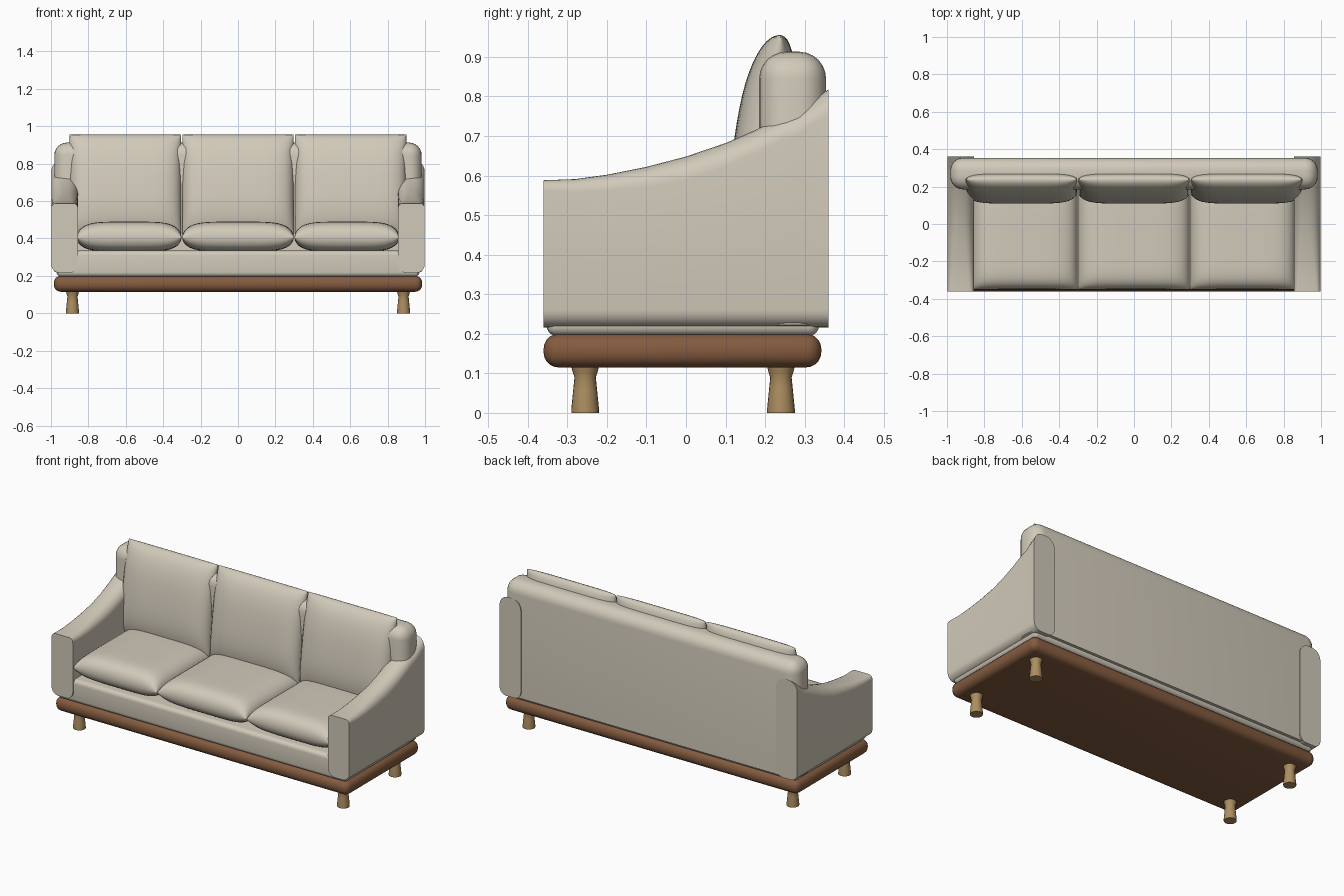
import bpy, bmesh, math
from mathutils import Vector, Matrix

if "Cube" in bpy.data.objects:
    bpy.data.objects.remove(bpy.data.objects["Cube"])


def material(name, rgb):
    m = bpy.data.materials.new(name)
    m.diffuse_color = (*rgb, 1)
    m.use_nodes = True
    m.node_tree.nodes["Principled BSDF"].inputs["Base Color"].default_value = m.diffuse_color
    return m


FABRIC = material("fabric", (0.64, 0.59, 0.49))
WOOD = material("brown_wood", (0.23, 0.105, 0.05))
LEG = material("light_wood", (0.42, 0.27, 0.12))


def finish(bm, name, mat, angle=40):
    bmesh.ops.recalc_face_normals(bm, faces=bm.faces)
    me = bpy.data.meshes.new(name)
    bm.to_mesh(me)
    bm.free()
    me.materials.append(mat)
    ob = bpy.data.objects.new(name, me)
    bpy.context.collection.objects.link(ob)
    bpy.ops.object.select_all(action='DESELECT')
    ob.select_set(True)
    bpy.context.view_layer.objects.active = ob
    bpy.ops.object.shade_smooth_by_angle(angle=math.radians(angle))
    return ob


def rounded_box(name, lo, hi, radius, mat, segments=5, keep_bottom=False):
    lo, hi = Vector(lo), Vector(hi)
    bm = bmesh.new()
    bmesh.ops.create_cube(bm, size=1, matrix=Matrix.Translation((lo + hi) / 2) @ Matrix.Diagonal((*(hi - lo), 1)))
    edges = [e for e in bm.edges
             if not (keep_bottom and all(v.co.z < lo.z + 1e-4 for v in e.verts))]
    bmesh.ops.bevel(bm, geom=edges, offset=radius, segments=segments, profile=0.5, affect='EDGES')
    return finish(bm, name, mat)


def loft(bm, rings):
    rows = [[bm.verts.new(p) for p in r] for r in rings]
    n = len(rows[0])
    for a, b in zip(rows, rows[1:]):
        for i in range(n):
            bm.faces.new((a[i], a[(i + 1) % n], b[(i + 1) % n], b[i]))
    bm.faces.new(rows[0])
    bm.faces.new(rows[-1])


def pillow(name, size, top, bottom, pu, pv, place, n=24):
    """Lens-shaped cushion with a seam round its rim."""
    bm = bmesh.new()
    ts = [math.sin(math.pi / 2 * (2 * i / n - 1)) for i in range(n + 1)]
    for h in (top, -bottom):
        g = [[bm.verts.new((u * size[0] / 2, v * size[1] / 2,
              h * math.sqrt(max(0, 1 - abs(u) ** pu) * max(0, 1 - abs(v) ** pv))))
              for v in ts] for u in ts]
        for i in range(n):
            for j in range(n):
                bm.faces.new((g[i][j], g[i + 1][j], g[i + 1][j + 1], g[i][j + 1]))
    bmesh.ops.remove_doubles(bm, verts=bm.verts, dist=1e-5)
    bmesh.ops.transform(bm, matrix=place, verts=bm.verts)
    return finish(bm, name, FABRIC, 60)


# wooden plinth, upholstered base and backrest
rounded_box("plinth", (-0.985, -0.36, 0.115), (0.985, 0.342, 0.2), 0.038, WOOD)
rounded_box("seat_base", (-0.97, -0.352, 0.195), (0.97, 0.336, 0.335), 0.025, FABRIC)
rounded_box("backrest", (-0.982, 0.185, 0.222), (0.982, 0.354, 0.913), 0.068, FABRIC, 6, True)

# seat and back cushions
tilt = math.atan2(0.08, 0.535)
for label, x, w in (("left", -0.582, 0.56), ("middle", 0, 0.596), ("right", 0.582, 0.56)):
    pillow(label + "_seat_cushion", (w, 0.58), 0.085, 0.075, 5, 8,
           Matrix.Translation((x, -0.06, 0.405)))
    bx = x * 1.034
    pillow(label + "_back_cushion", (0.596, 0.542), 0.078, 0.06, 6, 2.6,
           Matrix.Translation((bx, 0.2, 0.687)) @ Matrix.Rotation(math.pi / 2 - tilt, 4, 'X'))


# sweeping arms: rounded sections lofted from front to back
TOP = [(-0.36, 0.588), (-0.28, 0.591), (-0.2, 0.602), (-0.1, 0.622), (0, 0.648), (0.1, 0.682),
       (0.18, 0.717), (0.24, 0.748), (0.285, 0.765), (0.32, 0.79), (0.36, 0.818)]


def arm_section(y, top, side):
    t = (y + 0.36) / 0.72
    r_top, r_low = 0.025 + 0.035 * min(1, t * 2), 0.045
    x0, x1 = 0.856, 0.998
    pts = []
    for cx, cz, r, a0 in ((x1 - r_top, top - r_top, r_top, 0), (x0 + r_top, top - r_top, r_top, 90),
                          (x0 + r_low, 0.216 + r_low, r_low, 180), (x1 - r_low, 0.216 + r_low, r_low, 270)):
        for k in range(7):
            a = math.radians(a0 + 15 * k)
            pts.append((side * (cx + r * math.cos(a)), y, cz + r * math.sin(a)))
    return pts


for label, side in (("left", -1), ("right", 1)):
    bm = bmesh.new()
    loft(bm, [arm_section(y, z, side) for y, z in TOP])
    finish(bm, label + "_arm", FABRIC)

# turned legs
PROFILE = [(0, 0.035), (0.01, 0.035), (0.06, 0.03), (0.09, 0.027), (0.105, 0.032), (0.125, 0.037)]
for xn, x in (("left", -0.885), ("right", 0.885)):
    for yn, y in (("front", -0.255), ("back", 0.24)):
        bm = bmesh.new()
        loft(bm, [[(x + r * math.cos(a * math.pi / 10), y + r * math.sin(a * math.pi / 10), z)
                   for a in range(20)] for z, r in PROFILE])
        finish(bm, f"{yn}_{xn}_leg", LEG)
